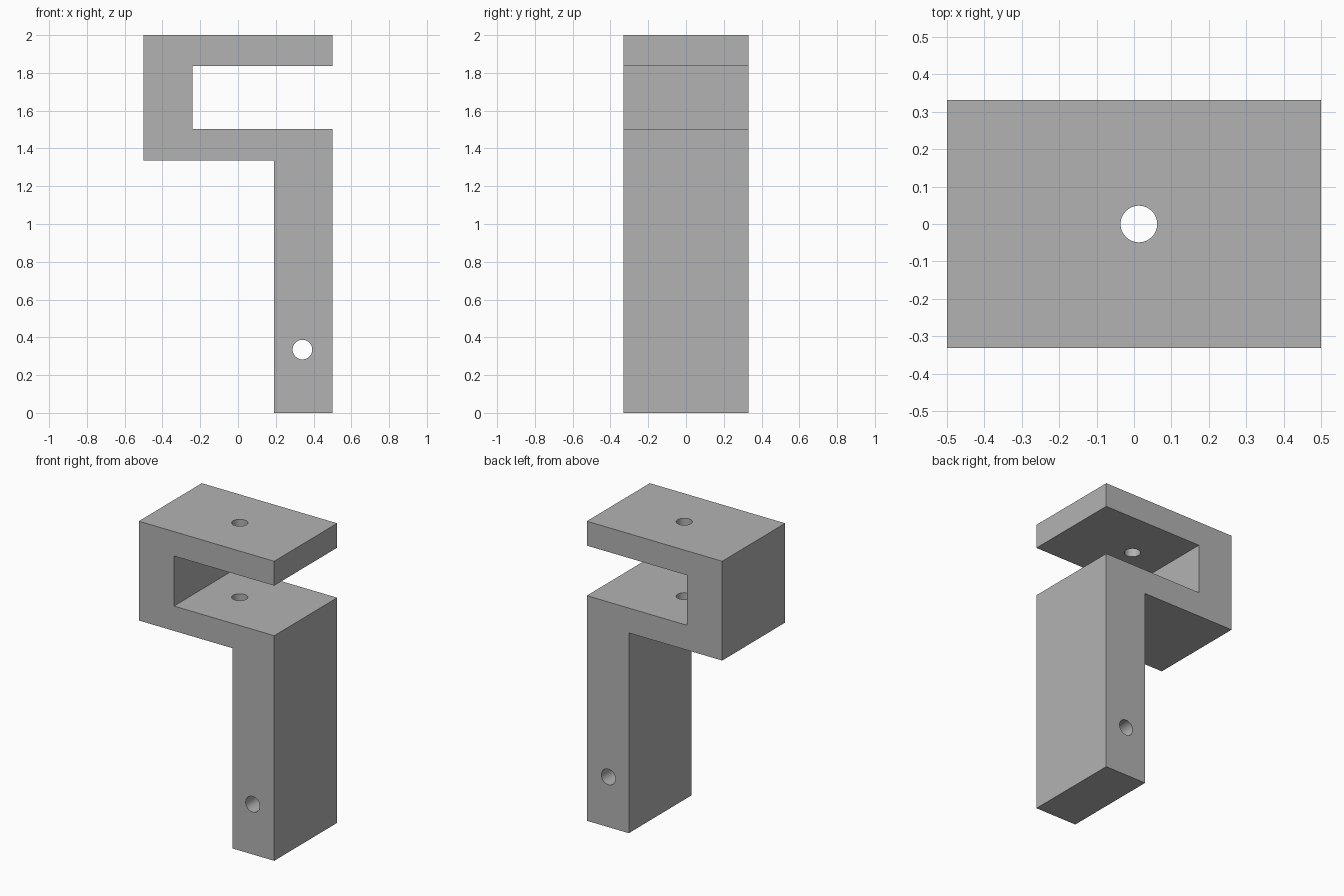
import bpy, bmesh
from math import pi

cube = bpy.data.objects.get("Cube")
if cube:
    bpy.data.objects.remove(cube, do_unlink=True)

DEPTH = 0.664

# Single plain grey
grey = bpy.data.materials.new("grey")
grey.use_nodes = True
color = (0.45, 0.45, 0.45, 1)
grey.diffuse_color = color
grey.node_tree.nodes["Principled BSDF"].inputs["Base Color"].default_value = color

# Bracket: side profile (x, z) extruded through the depth
profile = [(0.19, 0), (0.5, 0), (0.5, 1.503), (-0.24, 1.503), (-0.24, 1.837),
           (0.5, 1.837), (0.5, 2), (-0.5, 2), (-0.5, 1.337), (0.19, 1.337)]
bm = bmesh.new()
face = bm.faces.new([bm.verts.new((x, -DEPTH / 2, z)) for x, z in profile])
ext = bmesh.ops.extrude_face_region(bm, geom=[face])
moved = [g for g in ext["geom"] if isinstance(g, bmesh.types.BMVert)]
bmesh.ops.translate(bm, verts=moved, vec=(0, DEPTH, 0))
bmesh.ops.recalc_face_normals(bm, faces=bm.faces)
mesh = bpy.data.meshes.new("bracket")
bm.to_mesh(mesh)
bm.free()
bracket = bpy.data.objects.new("bracket", mesh)
bpy.context.collection.objects.link(bracket)
mesh.materials.append(grey)


def drill(name, radius, length, location, rotation=(0, 0, 0)):
    """Cut a round through-hole in the bracket."""
    bpy.ops.mesh.primitive_cylinder_add(vertices=48, radius=radius, depth=length,
                                        location=location, rotation=rotation)
    cutter = bpy.context.object
    cutter.name = name
    cutter.data.materials.append(grey)
    bpy.context.view_layer.objects.active = bracket
    mod = bracket.modifiers.new(name, "BOOLEAN")
    mod.operation = "DIFFERENCE"
    mod.solver = "EXACT"
    mod.object = cutter
    bpy.ops.object.modifier_apply(modifier=name)
    bpy.data.objects.remove(cutter, do_unlink=True)


# Bolt hole through both clamp plates, and cross hole near the foot
drill("bolt_hole", 0.049, 1.0, (0.013, 0, 1.67))
drill("cross_hole", 0.052, 1.0, (0.341, 0, 0.335), (pi / 2, 0, 0))

# Smooth hole walls, sharp outer edges
bpy.ops.object.select_all(action="DESELECT")
bracket.select_set(True)
bpy.context.view_layer.objects.active = bracket
bpy.ops.object.shade_smooth_by_angle(angle=pi / 6)
